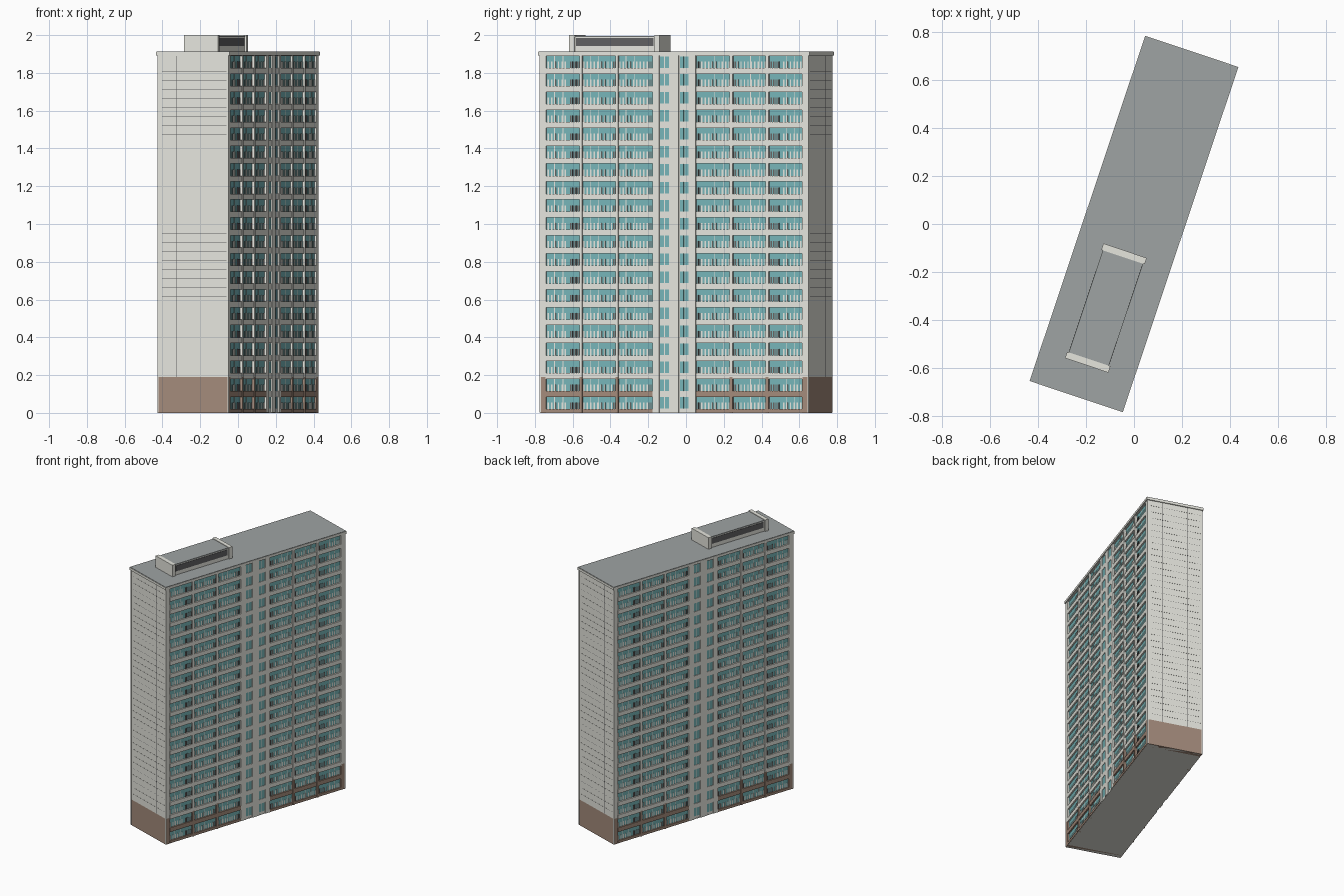
import bpy, bmesh, math

if "Cube" in bpy.data.objects:
    bpy.data.objects.remove(bpy.data.objects["Cube"])

TILT = math.radians(-18.5)   # building stands turned on its plot
FLOORS, PITCH = 20, 0.095
BASE = 0.19                  # top of the brown two-storey base


def material(name, rgb):
    m = bpy.data.materials.new(name)
    lin = [((c / 255 + 0.055) / 1.055) ** 2.4 for c in rgb]
    m.diffuse_color = (*lin, 1)
    m.use_nodes = True
    m.node_tree.nodes["Principled BSDF"].inputs["Base Color"].default_value = m.diffuse_color
    return m


LIGHT = material("light_concrete", (230, 230, 222))
BROWN = material("brown_base", (163, 139, 123))
TEAL = material("teal_glass", (118, 181, 184))
ROOF = material("roof_grey", (159, 164, 163))
DARK = material("dark_grey", (96, 96, 98))
SCREEN = material("screen_grey", (104, 100, 98))


def part(name, mat, boxes):
    """One object made of boxes (x0, x1, y0, y1, z0, z1)."""
    bm = bmesh.new()
    for x0, x1, y0, y1, z0, z1 in boxes:
        x0, x1 = sorted((x0, x1))
        y0, y1 = sorted((y0, y1))
        v = [bm.verts.new((x, y, z)) for z in (z0, z1)
             for x, y in ((x0, y0), (x1, y0), (x1, y1), (x0, y1))]
        bm.faces.new(v[3::-1])
        bm.faces.new(v[4:])
        for i in range(4):
            j = (i + 1) % 4
            bm.faces.new((v[i], v[j], v[j + 4], v[i + 4]))
    me = bpy.data.meshes.new(name)
    bm.to_mesh(me)
    bm.free()
    me.materials.append(mat)
    ob = bpy.data.objects.new(name, me)
    ob.rotation_euler.z = TILT
    bpy.context.collection.objects.link(ob)
    return ob


def both(boxes):
    """Repeat boxes turned half round, for the opposite side."""
    return boxes + [(-a, -b, -c, -d, e, f) for a, b, c, d, e, f in boxes]


# glazed inner volume and ground plate
part("glazing", TEAL, [(-0.188, 0.188, -0.73, 0.73, 0.004, 1.893)])
part("ground_plate", LIGHT, [(-0.195, 0.195, -0.745, 0.745, 0, 0.006)])

# end walls
part("end_wall", LIGHT, both([(-0.198, 0.198, 0.715, 0.75, BASE, 1.895)]))
part("end_wall_base", BROWN, both([(-0.198, 0.198, 0.715, 0.75, 0, BASE)]))
part("end_wall_edge", LIGHT, both([(s * 0.192, s * 0.199, 0.744, 0.7515, 0.001, 1.895)
                                   for s in (-1, 1)]))
joints = [(-0.187, 0.172, 0.75, 0.7505, z, z + 0.0011)
          for z in (BASE + 0.0475 * i for i in range(1, 36))]
joints += [(x, x + 0.0015, 0.75, 0.7504, BASE, 1.89) for x in (-0.09, 0.09)]
part("end_wall_joints", DARK, both(joints))

# balcony bays: slabs, pillars, railings
slabs, base_slabs, pillars, base_pillars = [], [], [], []
rails, dark_rails, mullions = [], [], []
edges = (0.12, 0.319, 0.52, 0.718)
for side in (-1, 1):
    for k in range(FLOORS + 1):
        z = k * PITCH
        z0, z1 = max(z - 0.011, 0.001), min(z + 0.02, 1.894)
        (base_slabs if z < BASE - 0.01 else slabs).append(
            (0.18, 0.1985, side * 0.119, side * 0.718, z0, z1))
    for y in edges[1:3]:
        for dst, z0, z1 in ((base_pillars, 0, BASE), (pillars, BASE, 1.894)):
            dst.append((0.18, 0.2015, side * y - 0.008, side * y + 0.008, z0, z1))
    for b in range(3):
        a, w = edges[b], edges[b + 1] - edges[b]
        dark_end = 0.36 if b == 2 else 0.16
        for k in range(FLOORS):
            z = k * PITCH + 0.018
            # light balusters
            n = 10
            for i in range(n):
                t = (i + 0.7) / (n + 0.4)
                if t > dark_end:
                    y = side * (a + w * t)
                    rails.append((0.1905, 0.192, y - 0.0036, y + 0.0036, z, z + 0.036))
            # closer-set screen bars at one end of the bay
            t = 0.06
            while t < dark_end:
                y = side * (a + w * t)
                dark_rails.append((0.1905, 0.192, y - 0.003, y + 0.003, z, z + 0.036))
                t += 0.05
            for t in (0.52, 0.76):
                y = side * (a + w * t)
                mullions.append((0.187, 0.1887, y - 0.002, y + 0.002, z, z + 0.068))
part("floor_slabs", LIGHT, both(slabs))
part("floor_slabs_base", BROWN, both(base_slabs))
part("bay_pillars", LIGHT, both(pillars))
part("bay_pillars_base", BROWN, both(base_pillars))
part("balcony_railings", LIGHT, both(rails))
part("balcony_screens", SCREEN, both(dark_rails))
part("window_mullions", LIGHT, both(mullions))

# stair core with paired windows
part("stair_core", LIGHT, both([(0.15, 0.194, -0.12, 0.12, 0.001, 1.894)]))
part("core_piers", LIGHT, both([(0.18, 0.2, a, b, 0.001, 1.894) for a, b in
                                ((-0.121, -0.083), (-0.026, 0.026), (0.083, 0.121))]))
panes, frames = [], []
for k in range(FLOORS):
    z = k * PITCH + 0.022
    top = z + PITCH - 0.001 if k < FLOORS - 1 else 1.894
    for c in (-0.055, 0.055):
        frames.append((0.18, 0.197, c - 0.0295, c + 0.0295, z + 0.062, top))
        for d in (-0.0135, 0.0135):
            panes.append((0.19, 0.1948, c + d - 0.011, c + d + 0.011, z, z + 0.061))
part("core_windows", TEAL, both(panes))
part("core_spandrels", LIGHT, both(frames))

# roof edge and deck
part("roof_trim", LIGHT, [(-0.2045, 0.2045, -0.757, 0.757, 1.893, 1.911)])
part("roof_deck", ROOF, [(-0.2025, 0.2025, -0.755, 0.755, 1.905, 1.914)])

# rooftop plant room
part("plant_room_ends", LIGHT, [(-0.095, 0.095, y, y + 0.028, 1.91, 2.0)
                                for y in (-0.62, -0.145)])
part("plant_room_walls", LIGHT, [(-0.086, 0.086, -0.6, -0.13, 1.91, 1.992)])
part("plant_room_roof", ROOF, [(-0.088, 0.088, -0.592, -0.145, 1.99, 1.996)])
part("plant_room_louvres", DARK, [(s * 0.08, s * 0.0885, -0.585, -0.152, 1.942, 1.984)
                                  for s in (-1, 1)])
